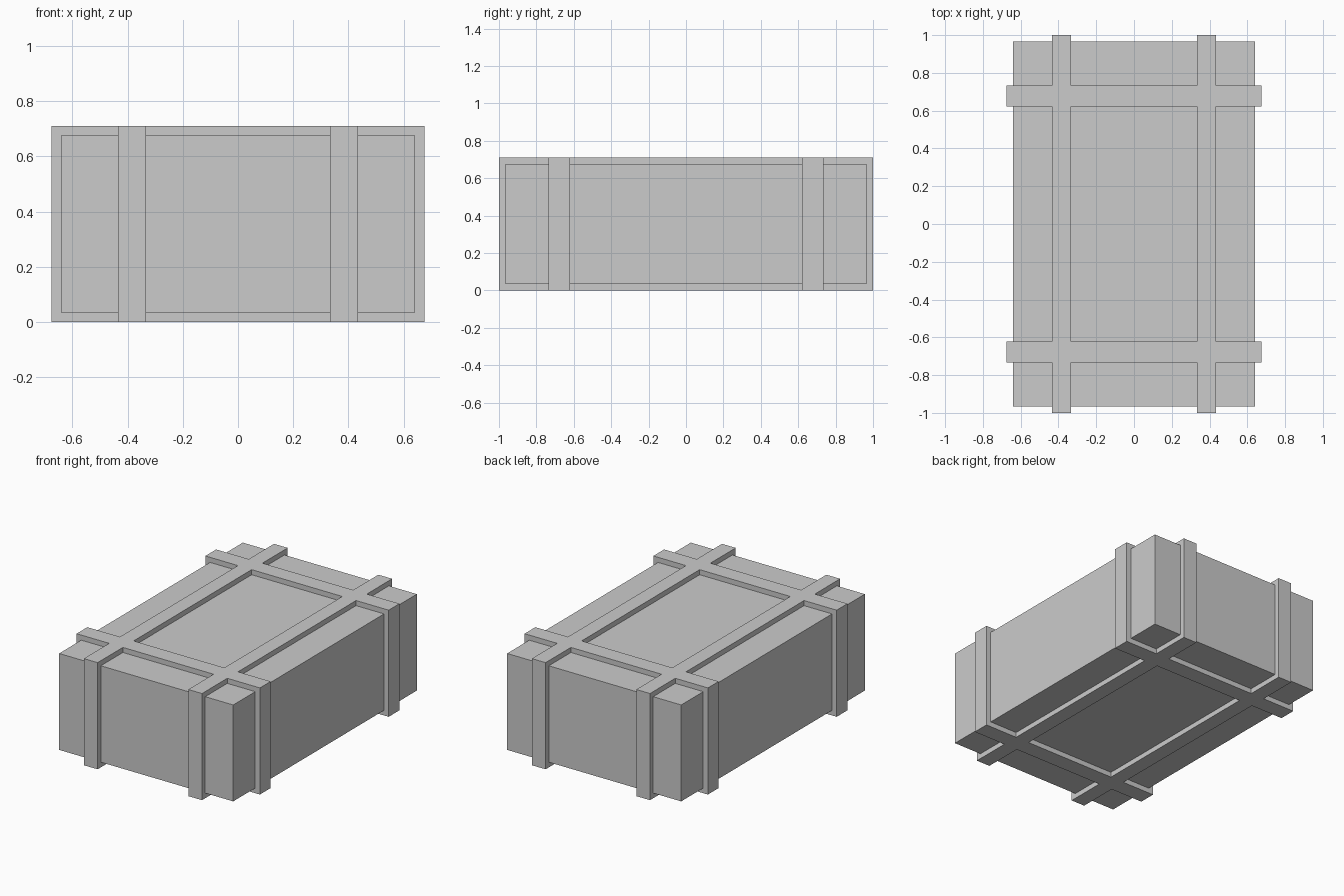
import bpy
import bmesh

if "Cube" in bpy.data.objects:
    bpy.data.objects.remove(bpy.data.objects["Cube"])

# Overall strap envelope, and how far the straps stand proud of the case
HX, HY, H, T = 0.675, 1.0, 0.71, 0.034


def box(name, x, y, z):
    """Box from (min, max) ranges."""
    bm = bmesh.new()
    bmesh.ops.create_cube(bm, size=1)
    for v in bm.verts:
        v.co = [r[0] if c < 0 else r[1] for c, r in zip(v.co, (x, y, z))]
    mesh = bpy.data.meshes.new(name)
    bm.to_mesh(mesh)
    bm.free()
    ob = bpy.data.objects.new(name, mesh)
    bpy.context.collection.objects.link(ob)
    return ob


def combine(target, other, operation):
    """Apply an exact boolean and remove the helper."""
    mod = target.modifiers.new(operation, 'BOOLEAN')
    mod.operation = operation
    mod.solver = 'EXACT'
    mod.object = other
    bpy.context.view_layer.objects.active = target
    bpy.ops.object.modifier_apply(modifier=mod.name)
    bpy.data.objects.remove(other)


# Case
box("case", (T - HX, HX - T), (T - HY, HY - T), (T, H - T))

# Straps: two hoops lengthwise and two crosswise, merged flush where they cross
straps = box("straps", (0.334, 0.435), (-HY, HY), (0, H))
combine(straps, box("strap_left", (-0.435, -0.334), (-HY, HY), (0, H)), 'UNION')
for a, b in ((0.621, 0.734), (-0.734, -0.621)):
    combine(straps, box("strap_cross", (-HX, HX), (a, b), (0, H)), 'UNION')

# Hollow the hoops so they wrap the case, sunk slightly into its surface
d = T + 0.01
combine(straps, box("strap_cutter", (d - HX, HX - d), (d - HY, HY - d), (d, H - d)), 'DIFFERENCE')
